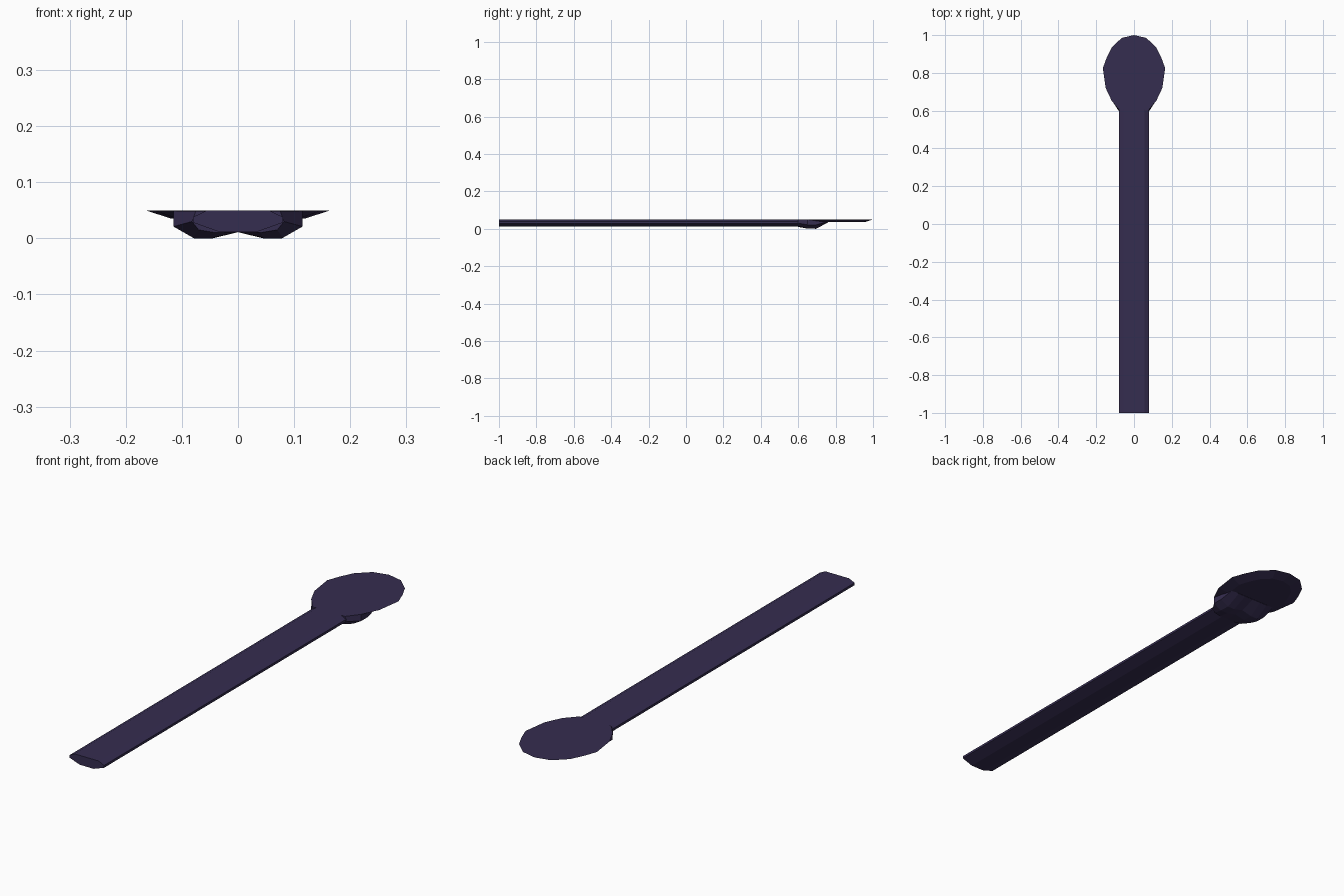
import bpy, bmesh

if "Cube" in bpy.data.objects:
    bpy.data.objects.remove(bpy.data.objects["Cube"])

mat = bpy.data.materials.new("dark purple")
mat.diffuse_color = (0.036, 0.026, 0.08, 1)
mat.use_nodes = True
mat.node_tree.nodes["Principled BSDF"].inputs["Base Color"].default_value = mat.diffuse_color


def loft(name, rings):
    """Join equal-length closed rings of points and cap both ends."""
    bm = bmesh.new()
    loops = [[bm.verts.new(p) for p in ring] for ring in rings]
    n = len(loops[0])
    for a, b in zip(loops, loops[1:]):
        for i in range(n):
            j = (i + 1) % n
            bm.faces.new((a[i], a[j], b[j], b[i]))
    bm.faces.new(loops[0])
    bm.faces.new(loops[-1])
    bmesh.ops.recalc_face_normals(bm, faces=bm.faces)
    bmesh.ops.triangulate(bm, faces=[f for f in bm.faces if len(f.verts) > 4])
    me = bpy.data.meshes.new(name)
    bm.to_mesh(me)
    bm.free()
    me.materials.append(mat)
    ob = bpy.data.objects.new(name, me)
    bpy.context.collection.objects.link(ob)
    return ob


def mirrored(half):
    """Close a right-hand half outline with its left-hand copy."""
    return half + [(-x, v) for x, v in reversed(half) if abs(x) > 1e-6]


# handle: flat top, sloped shoulders, shallow keel
profile = mirrored([(0.055, 0.05), (0.08, 0.038), (0.08, 0.028), (0.032, 0.011)])
loft("handle", [[(x, y, z) for x, z in profile] for y in (-1.0, 0.64)])

# head: faceted oval plate with an inward-sloping edge underneath
outline = mirrored([(0, 1.0), (0.065, 0.985), (0.118, 0.935), (0.145, 0.88),
                    (0.165, 0.825), (0.15, 0.72), (0.117, 0.65), (0.075, 0.605)])
top = [(x, y, 0.05) for x, y in outline]
bottom = [(x * 0.72, 0.79 + (y - 0.79) * 0.78, 0.035) for x, y in outline]
loft("head", [top, bottom])

# collar under the neck: two low feet with a notch between them
sections = [
    (0.60, [(0.075, 0.049), (0.082, 0.03), (0.07, 0.015), (0.04, 0.01), (0, 0.011)]),
    (0.65, [(0.115, 0.049), (0.115, 0.021), (0.08, 0.001), (0.045, 0.001), (0, 0.011)]),
    (0.695, [(0.115, 0.045), (0.115, 0.021), (0.078, 0.0), (0.045, 0.0), (0, 0.011)]),
    (0.76, [(0.11, 0.042), (0.11, 0.036), (0.075, 0.034), (0.04, 0.034), (0, 0.034)]),
]
loft("collar", [[(x, y, z) for x, z in mirrored(half)] for y, half in sections])
